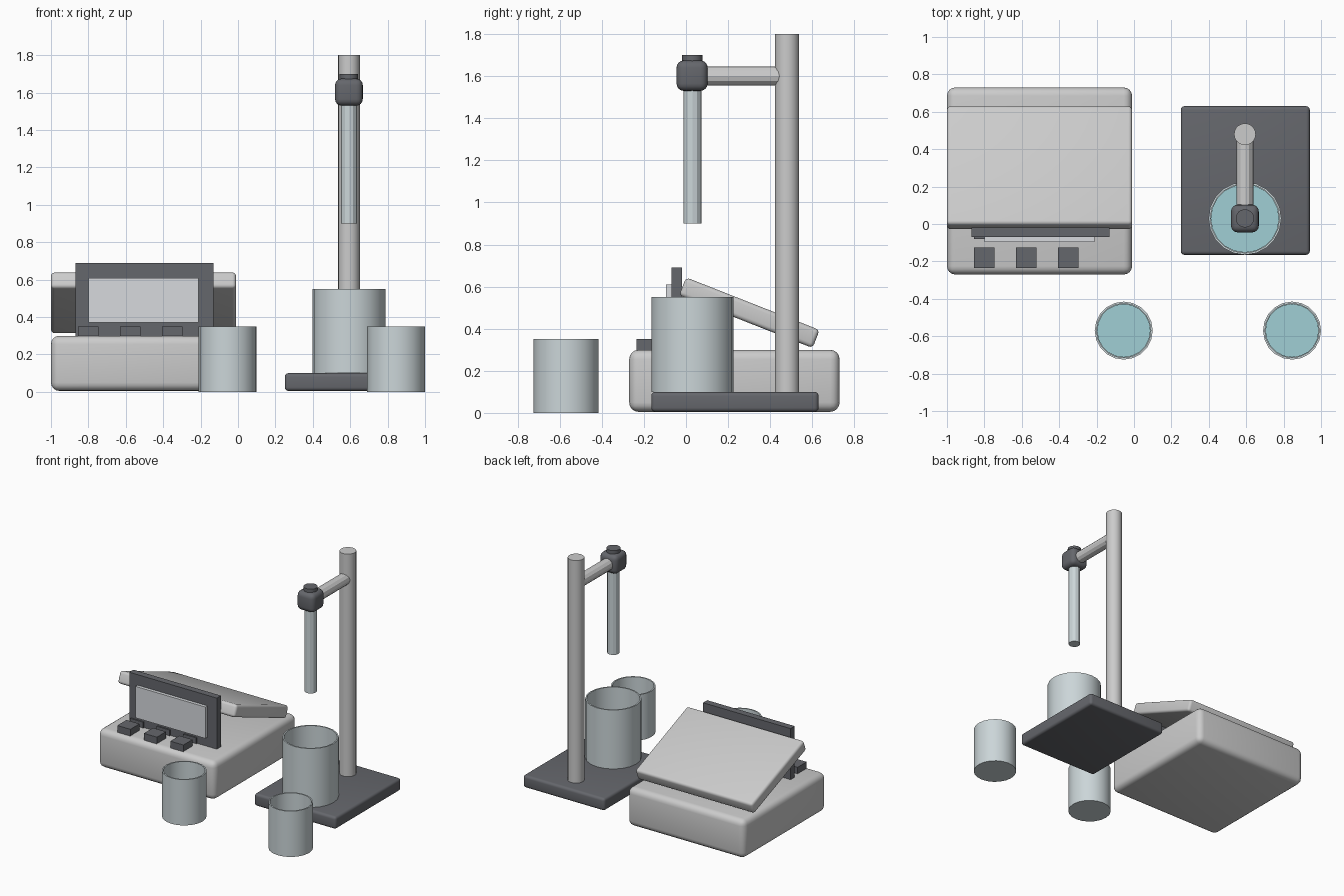
import bpy, bmesh, math
from mathutils import Matrix

if "Cube" in bpy.data.objects:
    bpy.data.objects.remove(bpy.data.objects["Cube"])


def material(name, rgb):
    m = bpy.data.materials.new(name)
    m.diffuse_color = (*rgb, 1)
    m.use_nodes = True
    m.node_tree.nodes["Principled BSDF"].inputs["Base Color"].default_value = m.diffuse_color
    return m


DARK = material("dark_plastic", (0.13, 0.135, 0.15))
SCREEN = material("display_glass", (0.68, 0.70, 0.73))
GLASS = material("glass", (0.60, 0.67, 0.69))
LIQUID = material("liquid", (0.35, 0.62, 0.66))


def finish(name, bm, mat=None):
    me = bpy.data.meshes.new(name)
    bmesh.ops.recalc_face_normals(bm, faces=bm.faces)
    bm.to_mesh(me)
    bm.free()
    ob = bpy.data.objects.new(name, me)
    bpy.context.collection.objects.link(ob)
    if mat:
        me.materials.append(mat)
    return ob


def smooth(ob, angle=35):
    bpy.ops.object.select_all(action='DESELECT')
    ob.select_set(True)
    bpy.context.view_layer.objects.active = ob
    bpy.ops.object.shade_smooth_by_angle(angle=math.radians(angle))


def box(name, x, y, z, mat=None, bevel=0, tilt=0):
    # box from axis ranges, optionally rounded and tilted about x
    bm = bmesh.new()
    bmesh.ops.create_cube(bm, size=1)
    bmesh.ops.scale(bm, verts=bm.verts, vec=(x[1] - x[0], y[1] - y[0], z[1] - z[0]))
    if bevel:
        bmesh.ops.bevel(bm, geom=bm.edges[:], offset=bevel, segments=4,
                        profile=0.5, affect='EDGES')
    ob = finish(name, bm, mat)
    ob.location = [(a + b) / 2 for a, b in (x, y, z)]
    ob.rotation_euler.x = tilt
    if bevel:
        smooth(ob)
    return ob


def rod(name, loc, r, length, sides, mat=None, along_y=False, angle=35):
    # cylinder starting at loc, going up or toward +y
    bm = bmesh.new()
    bmesh.ops.create_cone(bm, cap_ends=True, segments=sides, radius1=r, radius2=r,
                          depth=length, matrix=Matrix.Translation((0, 0, length / 2)))
    ob = finish(name, bm, mat)
    ob.location = loc
    if along_y:
        ob.rotation_euler.x = -math.pi / 2
    smooth(ob, angle)
    return ob


def beaker(name, x, y, z, r, h, level, sides=20, wall=0.01):
    # open glass cup revolved from a profile, with liquid inside
    profile = [(0, 0), (r, 0), (r, h), (r - wall, h), (r - wall, wall), (0, wall)]
    bm = bmesh.new()
    vs = [bm.verts.new((px, 0, pz)) for px, pz in profile]
    es = [bm.edges.new(e) for e in zip(vs, vs[1:])]
    bmesh.ops.spin(bm, geom=vs + es, cent=(0, 0, 0), axis=(0, 0, 1),
                   angle=2 * math.pi, steps=sides)
    bmesh.ops.remove_doubles(bm, verts=bm.verts, dist=1e-4)
    ob = finish(name, bm, GLASS)
    ob.location = (x, y, z)
    smooth(ob)
    rod(name + "_liquid", (x, y, z + wall), r - wall - 0.002, level, sides, LIQUID)


# meter housing and its tilted top panel
box("meter_body", (-1, -0.01), (-0.27, 0.73), (0.005, 0.3), bevel=0.045)
box("tilted_panel", (-1, -0.01), (-0.04, 0.642), (0.43, 0.522), bevel=0.02,
    tilt=math.radians(-21.5))

# display with frame
box("display_frame", (-0.87, -0.13), (-0.07, -0.02), (0.29, 0.69), DARK)
box("display_screen", (-0.80, -0.21), (-0.095, -0.06), (0.37, 0.61), SCREEN)

# buttons and the small tabs under the display
for i in range(3):
    x = -0.855 + i * 0.224
    box(f"button_{i + 1}", (x, x + 0.11), (-0.235, -0.125), (0.29, 0.35), DARK)
    box(f"display_tab_{i + 1}", (x, x + 0.11), (-0.08, -0.06), (0.29, 0.345), DARK)

# electrode stand
box("stand_base", (0.25, 0.94), (-0.165, 0.63), (0.005, 0.1), DARK, bevel=0.02)
rod("stand_pole", (0.593, 0.48, 0.09), 0.058, 1.71, 20)
rod("stand_arm", (0.593, 0.05, 1.6), 0.045, 0.4, 12, along_y=True, angle=20)
box("clamp", (0.519, 0.667), (-0.045, 0.103), (1.53, 1.675), DARK, bevel=0.035)
rod("electrode", (0.593, 0.03, 0.9), 0.043, 0.75, 12, GLASS, angle=20)
rod("electrode_cap", (0.593, 0.03, 1.62), 0.049, 0.08, 16, DARK)

# beakers
beaker("large_beaker", 0.593, 0.03, 0.1, 0.195, 0.45, 0.20)
beaker("left_beaker", -0.055, -0.57, 0, 0.155, 0.35, 0.14)
beaker("right_beaker", 0.845, -0.57, 0, 0.155, 0.35, 0.14)
